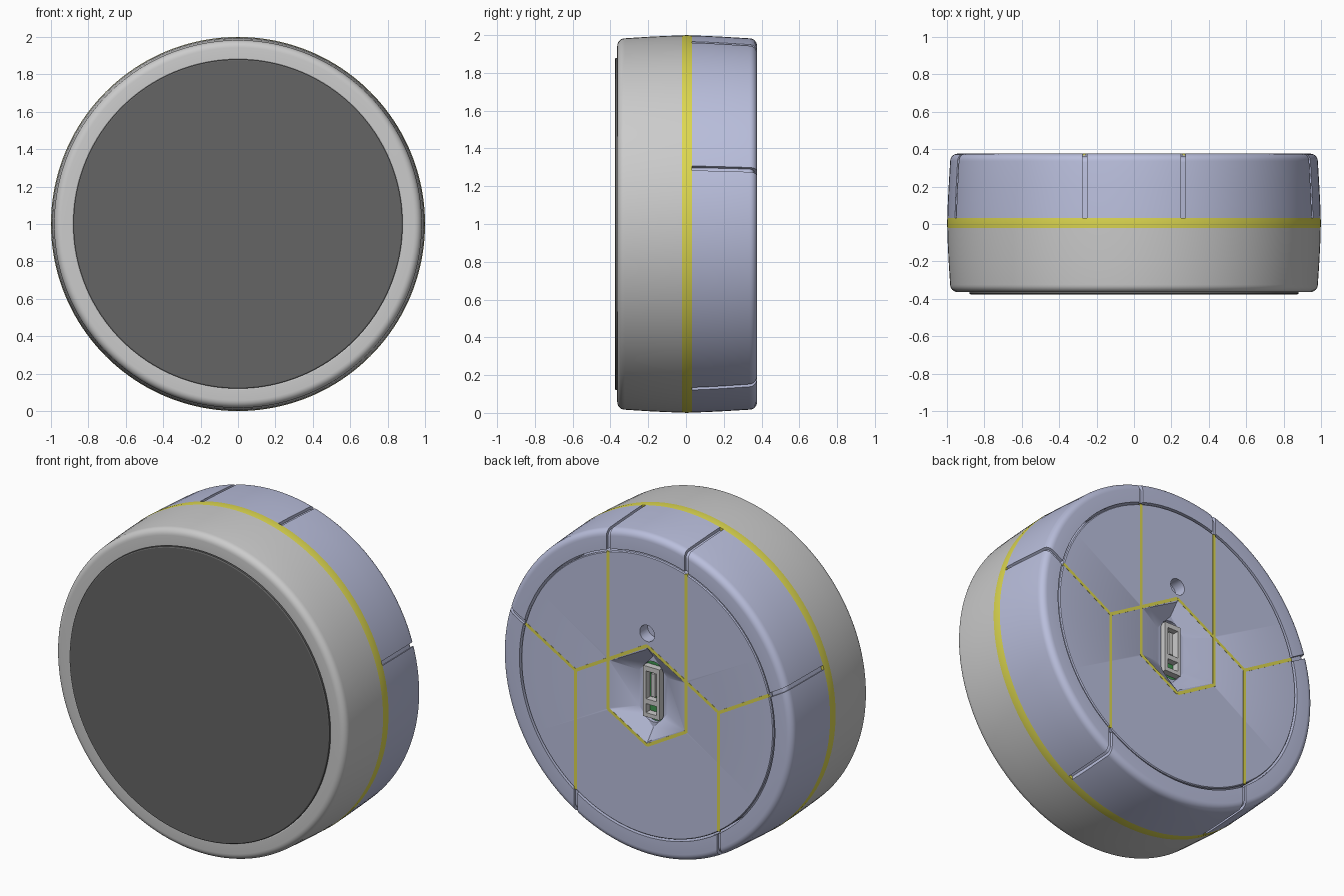
import bpy, bmesh
from math import sin, cos, pi, radians, sqrt, hypot

if "Cube" in bpy.data.objects:
    bpy.data.objects.remove(bpy.data.objects["Cube"])

SEG = 160
ZC = 1.0            # height of the disc axis
BACK = 0.376        # y of the back face


def material(name, rgb):
    m = bpy.data.materials.new(name)
    m.diffuse_color = (*rgb, 1)
    m.use_nodes = True
    m.node_tree.nodes["Principled BSDF"].inputs["Base Color"].default_value = m.diffuse_color
    return m


DARK = material("dark_grey", (0.13, 0.13, 0.13))
LAVENDER = material("lavender", (0.49, 0.52, 0.72))
YELLOW = material("yellow", (0.72, 0.68, 0.08))
GREEN = material("board_green", (0.05, 0.3, 0.08))


def finish(name, bm, mat=None):
    bmesh.ops.remove_doubles(bm, verts=bm.verts, dist=1e-5)
    bmesh.ops.recalc_face_normals(bm, faces=bm.faces)
    mesh = bpy.data.meshes.new(name)
    bm.to_mesh(mesh)
    bm.free()
    ob = bpy.data.objects.new(name, mesh)
    bpy.context.collection.objects.link(ob)
    if mat:
        mesh.materials.append(mat)
    return ob


def lathe(name, profile, mat=None, closed=False):
    """Revolve (radius, y) points around the disc axis."""
    bm = bmesh.new()
    rings = []
    for r, y in profile:
        rings.append([bm.verts.new((r * cos(2 * pi * i / SEG), y, ZC + r * sin(2 * pi * i / SEG)))
                      for i in range(SEG)])
    pairs = list(zip(rings, rings[1:])) + ([(rings[-1], rings[0])] if closed else [])
    for a, b in pairs:
        for i in range(SEG):
            j = (i + 1) % SEG
            bm.faces.new((a[i], a[j], b[j], b[i]))
    return finish(name, bm, mat)


def prism(name, pts, y0, y1, mat=None, pts1=None):
    """Loft an (x, z) outline from y0 to y1; z is relative to the axis."""
    bm = bmesh.new()
    a = [bm.verts.new((x, y0, ZC + z)) for x, z in pts]
    b = [bm.verts.new((x, y1, ZC + z)) for x, z in (pts1 or pts)]
    bm.faces.new(a)
    bm.faces.new(b)
    for i in range(len(a)):
        j = (i + 1) % len(a)
        bm.faces.new((a[i], a[j], b[j], b[i]))
    return finish(name, bm, mat)


def bar(p, q, w):
    """Outline of a straight strip of width w."""
    dx, dz = q[0] - p[0], q[1] - p[1]
    k = w / 2 / hypot(dx, dz)
    nx, nz = -dz * k, dx * k
    return [(p[0] + nx, p[1] + nz), (q[0] + nx, q[1] + nz),
            (q[0] - nx, q[1] - nz), (p[0] - nx, p[1] - nz)]


def capsule(r, half, n=12):
    """Upright rounded slot outline."""
    top = [(r * cos(pi * i / n), half - r + r * sin(pi * i / n)) for i in range(n + 1)]
    return top + [(-x, -z) for x, z in top]


def rect(x, z0, z1):
    return [(-x, z0), (x, z0), (x, z1), (-x, z1)]


def cut(ob, cutters):
    bpy.context.view_layer.objects.active = ob
    for c in cutters:
        m = ob.modifiers.new("cut", 'BOOLEAN')
        m.operation, m.solver, m.object = 'DIFFERENCE', 'EXACT', c
        bpy.ops.object.modifier_apply(modifier=m.name)
    for c in cutters:
        bpy.data.objects.remove(c, do_unlink=True)


def arc(r, y, rad, a0, a1, n=6):
    return [(r + rad * cos(radians(a0 + (a1 - a0) * i / n)),
             y + rad * sin(radians(a0 + (a1 - a0) * i / n))) for i in range(n + 1)]


# front shell, dark face and yellow ring
lathe("front_shell", [(0, -0.355), (0.872, -0.355), (0.885, -0.364)]
      + arc(0.943, -0.324, 0.04, -90, 0)
      + [(0.991, -0.2), (0.996, -0.1), (0.998, -0.022), (0.97, -0.022), (0.97, 0.031), (0, 0.031)])
lathe("front_face", [(0, -BACK), (0.874, -BACK), (0.88, -0.372), (0.88, -0.345), (0, -0.345)], DARK)
lathe("light_ring", [(0.96, -0.022), (0.998, -0.022), (1.0, 0.004), (0.998, 0.031), (0.96, 0.031)],
      YELLOW, True)

# back shell: an inner core showing in the grooves, and an outer skin cut into segments
lathe("back_core", [(0.866, 0.03), (0.98, 0.03), (0.974, 0.2), (0.967, 0.33)]
      + arc(0.937, 0.33, 0.03, 0, 90) + [(0.866, 0.36)], LAVENDER, True)
skin = lathe("back_shell", [(0.998, 0.031), (0.996, 0.1), (0.991, 0.2)]
             + arc(0.943, 0.336, 0.04, 0, 90)
             + [(0.865, BACK), (0.865, 0.34), (0.935, 0.34), (0.955, 0.3), (0.96, 0.031)],
             LAVENDER, True)

# layout of the back pattern, built on a regular hexagon around the port
AP = 0.264
SIDE = 2 * AP / sqrt(3)
JX = 0.485
JZ = SIDE - JX / sqrt(3)
RP = 0.854
grooves = []
for s in (-1, 1):
    for p, q in (((s * AP, 0.6), (s * AP, 1.2)),
                 ((s * JX, -0.5), (s * JX, -1.2)),
                 ((s * 0.7, JZ + (0.7 - JX) / sqrt(3)), (s * 1.2, JZ + (1.2 - JX) / sqrt(3)))):
        grooves.append(prism("groove_cutter", bar(p, q, 0.024), 0.0, 0.5))
cut(skin, grooves)

# back panel with sloped hexagonal pocket, port slot and a round hole
panel = lathe("back_panel", [(0, 0.2), (RP, 0.2), (RP, 0.37), (RP - 0.005, BACK), (0, BACK)], LAVENDER)
DEPTH, OVER = 0.06, 0.01
hexa = [(cos(radians(30 + 60 * i)), sin(radians(30 + 60 * i))) for i in range(6)]
size = SIDE - 0.014
fx, fz = size * 0.38, size * 0.75
gx, gz = (size + (size - f) * OVER / DEPTH for f in (fx, fz))
cut(panel, [
    prism("pocket_cutter", [(x * fx, z * fz) for x, z in hexa], BACK - DEPTH, BACK + OVER,
          pts1=[(x * gx, z * gz) for x, z in hexa]),
    prism("slot_cutter", capsule(0.07, 0.185), 0.25, 0.5),
    prism("hole_cutter", [(0.05 * cos(2 * pi * i / 32), 0.38 + 0.05 * sin(2 * pi * i / 32))
                          for i in range(32)], 0.3, 0.5)])

# circuit board and connector in the slot
prism("port_board", capsule(0.069, 0.184), 0.24, 0.295, GREEN)
port = prism("port_connector", rect(0.055, -0.155, 0.155), 0.27, 0.335)
cut(port, [prism("opening_cutter", rect(0.036, -0.045, 0.125), 0.285, 0.4),
           prism("small_opening_cutter", rect(0.036, -0.13, -0.075), 0.285, 0.4)])
prism("port_tongue", rect(0.014, -0.03, 0.11), 0.28, 0.32)

# yellow light strips on the back
for s, side in ((-1, "right"), (1, "left")):
    k = 1 / sqrt(3)
    c = JZ - JX * k                       # slanted line z = c + k x meets the panel rim
    rim_x = (-c * k + sqrt(c * c * k * k - (1 + k * k) * (c * c - RP * RP))) / (1 + k * k)
    lines = {"upright": ((AP, sqrt(RP ** 2 - AP ** 2)), (AP, -SIDE / 2 - 0.004)),
             "pocket_base": ((AP, -SIDE / 2), (0, -SIDE)),
             "roof": ((0, SIDE), (JX, JZ)),
             "branch": ((JX, JZ), (rim_x, c + k * rim_x)),
             "lower": ((JX, JZ + 0.004), (JX, -sqrt(RP ** 2 - JX ** 2)))}
    for n, (p, q) in lines.items():
        prism(f"{side}_{n}_strip", bar((s * p[0], p[1]), (s * q[0], q[1]), 0.019),
              0.366, BACK + 0.001, YELLOW)

# smooth shading with sharp edges kept
bpy.ops.object.select_all(action='DESELECT')
for ob in bpy.context.scene.objects:
    ob.select_set(True)
    bpy.context.view_layer.objects.active = ob
bpy.ops.object.shade_smooth_by_angle(angle=radians(30))
